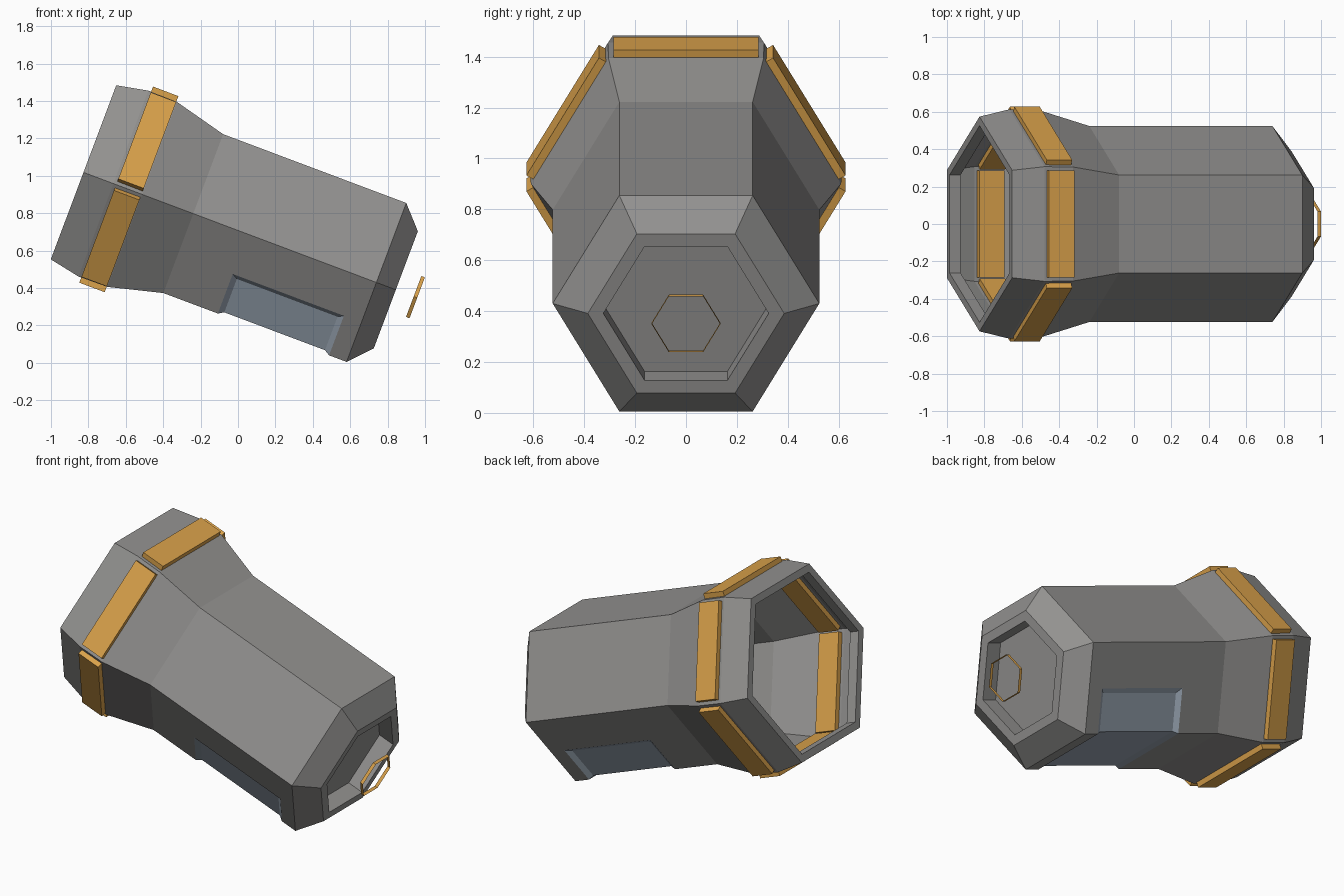
import bpy, bmesh, math
from mathutils import Matrix, Vector

old = bpy.data.objects.get("Cube")
if old:
    bpy.data.objects.remove(old, do_unlink=True)

# Parts are modelled along local x, then tilted nose-down
TILT = Matrix.Translation((0.74, 0, 0.43)) @ Matrix.Rotation(math.radians(20.6), 4, 'Y')


def material(name, color):
    m = bpy.data.materials.new(name)
    m.use_nodes = True
    m.diffuse_color = (*color, 1)
    m.node_tree.nodes["Principled BSDF"].inputs["Base Color"].default_value = (*color, 1)
    return m


grey = material("hull grey", (0.29, 0.285, 0.278))
orange = material("trim orange", (0.7, 0.36, 0.07))
blue = material("panel blue grey", (0.32, 0.38, 0.45))


def finish(bm, name, *mats):
    bm.transform(TILT)
    mesh = bpy.data.meshes.new(name)
    bm.to_mesh(mesh)
    bm.free()
    for m in mats:
        mesh.materials.append(m)
    obj = bpy.data.objects.new(name, mesh)
    bpy.context.collection.objects.link(obj)
    return obj


def hex_loft(bm, profile):
    """Skin hexagons given as (position, radius) along x; return the rings."""
    rings = []
    for s, r in profile:
        angles = [math.radians(60 * k) for k in range(6)]
        rings.append([bm.verts.new((s, r * math.cos(a), r * math.sin(a))) for a in angles])
    for a, b in zip(rings, rings[1:]):
        for k in range(6):
            n = (k + 1) % 6
            bm.faces.new((a[k], a[n], b[n], b[k]))
    return rings


# Hull: open rear lip, flared collar, straight barrel, recessed nose
BACK, FRONT, MID = -0.735, -0.1, -0.228
bm = bmesh.new()
rings = hex_loft(bm, [
    (-1.61, 0.525), (-1.673, 0.525), (-1.673, 0.574), (-1.502, 0.613),
    (-1.338, 0.61), (-1.046, 0.524), (0, 0.524), (0.111, 0.386),
    (0.111, 0.325), (0.011, 0.325)])
bm.faces.new(rings[-1])


def belly_faces(back, front, top):
    bm.normal_update()
    found = []
    for f in bm.faces:
        c = f.calc_center_median()
        if back < c.x < front and c.z < top and f.normal.z < -0.3 and abs(f.normal.x) < 0.01:
            found.append(f)
    return found


# Belly panel: cut its outline into the lower barrel, then sink it
for co, no in (((BACK, 0, 0), (1, 0, 0)), ((FRONT, 0, 0), (1, 0, 0)), ((0, 0, MID), (0, 0, 1))):
    faces = belly_faces(-1.046, 0, 0)
    geom = set(faces)
    for f in faces:
        geom.update(f.edges)
        geom.update(f.verts)
    bmesh.ops.bisect_plane(bm, geom=list(geom), dist=1e-5, plane_co=co, plane_no=no)
panel = belly_faces(BACK, FRONT, MID)
rim = bmesh.ops.inset_region(bm, faces=panel, thickness=0.03, depth=-0.018,
                             use_boundary=True, use_even_offset=True)["faces"]
for f in panel + rim:
    f.material_index = 1
finish(bm, "hull", grey, blue)

# Collar bars: one through each side of the flared collar
for k in range(6):
    bm = bmesh.new()
    bmesh.ops.create_cube(bm, size=1)
    bm.transform(Matrix.Rotation(math.radians(60 * k), 4, 'X')
                 @ Matrix.Translation((-1.414, 0, 0.53))
                 @ Matrix.Diagonal((0.145, 0.57, 0.06, 1)))
    finish(bm, f"collar_bar_{k + 1}", orange)

# Nose ring: thin open band floating ahead of the recess
bm = bmesh.new()
hex_loft(bm, [(0.213, 0.135), (0.233, 0.135)])
finish(bm, "nose_ring", orange)
